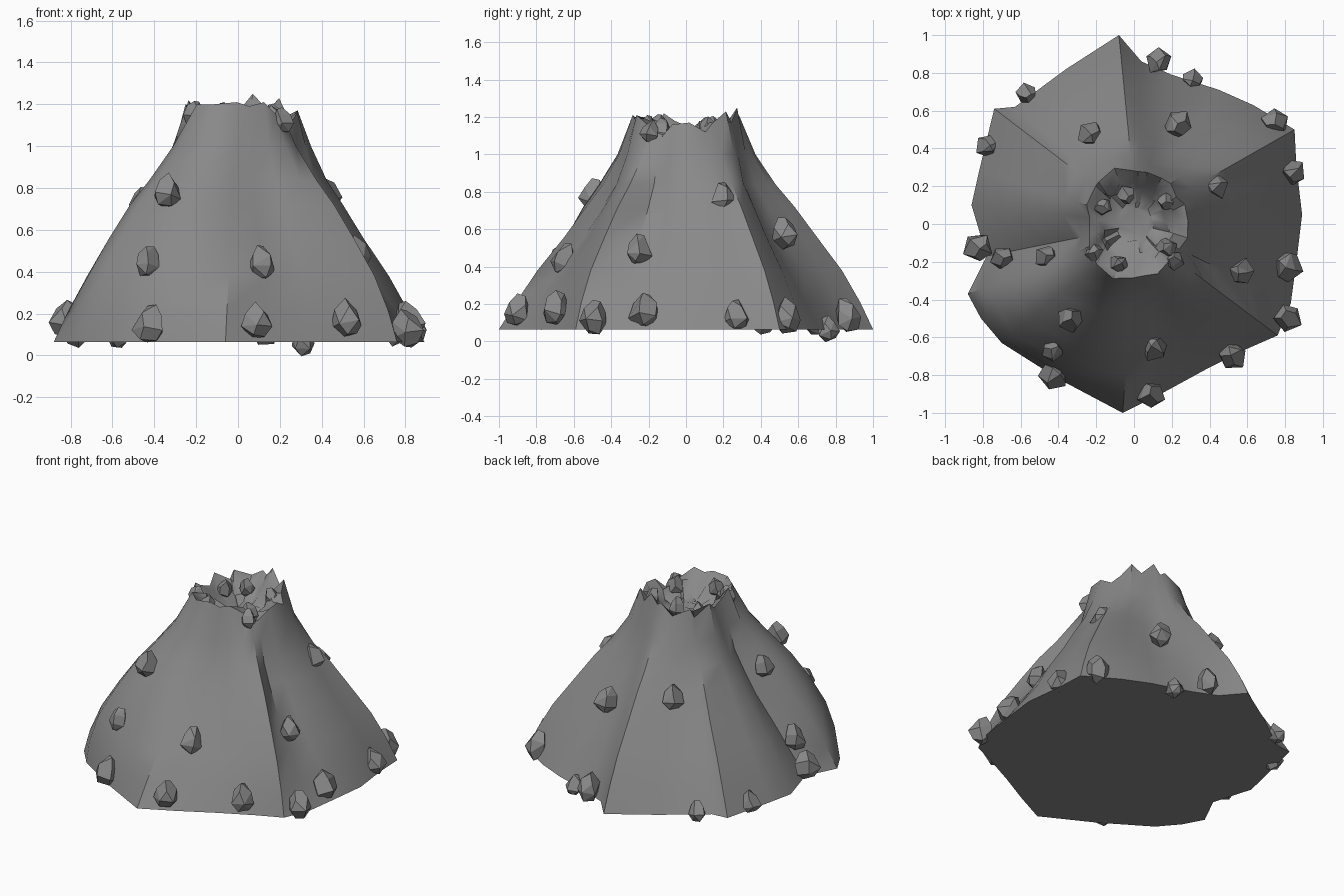
import bpy, bmesh, math, random
from mathutils import Vector, Matrix

if "Cube" in bpy.data.objects:
    bpy.data.objects.remove(bpy.data.objects["Cube"])

random.seed(4)

stone_mat = bpy.data.materials.new("dark_stone")
stone_mat.diffuse_color = (.25, .25, .25, 1)
stone_mat.use_nodes = True
stone_mat.node_tree.nodes["Principled BSDF"].inputs["Base Color"].default_value = stone_mat.diffuse_color

# Base outline seen from above: x, y, bulge of the flank (ridge > 0, gully < 0)
OUTLINE = [
    (-0.06, -1.0, .04), (0.16, -0.89, -.03), (0.38, -0.77, .03), (0.60, -0.66, .13),
    (0.76, -0.59, .16), (0.83, -0.42, -.08), (0.86, -0.20, -.07), (0.89, 0.05, .05),
    (0.86, 0.30, .04), (0.85, 0.50, .12), (0.63, 0.63, .05), (0.45, 0.71, -.05),
    (0.20, 0.79, 0.0), (0.04, 0.86, .12), (-0.08, 1.0, .11), (-0.36, 0.82, .03),
    (-0.63, 0.62, -.01), (-0.74, 0.61, .01), (-0.82, 0.28, .01), (-0.86, 0.10, .04),
    (-0.78, -0.17, -.07), (-0.88, -0.37, .09), (-0.81, -0.50, .20), (-0.70, -0.63, .26),
    (-0.40, -0.82, .19)]

# Levels up the flank: height, share of the way from rim out to base, bulge weight
LEVELS = [(.065, 1, 0), (.21, .855, .45), (.38, .68, .8), (.56, .47, 1),
          (.72, .31, .95), (.84, .19, .75), (1.0, .09, .3)]

RIM_Z = [1.21, 1.19, 1.21, 1.16, 1.13, 1.09, 1.16, 1.17, 1.12, 1.17, 1.23, 1.17, 1.25,
         1.19, 1.21, 1.15, 1.19, 1.13, 1.20, 1.14, 1.18, 1.22, 1.13, 1.20, 1.20]


def mesh_object(name, bm):
    bmesh.ops.recalc_face_normals(bm, faces=bm.faces)
    me = bpy.data.meshes.new(name)
    bm.to_mesh(me)
    bm.free()
    me.materials.append(stone_mat)
    ob = bpy.data.objects.new(name, me)
    bpy.context.collection.objects.link(ob)
    return ob


# Mountain: lofted rings from base to jagged rim, then down into the crater
def build_mountain():
    bm = bmesh.new()
    rim = []
    for (x, y, b), z in zip(OUTLINE, RIM_Z):
        a = math.atan2(y, x)
        r = 0.28 + random.uniform(-.03, .02)
        rim.append(Vector((r * .95 * math.cos(a) + .01, r * 1.09 * math.sin(a), z)))
    rings = []
    for z, f, w in LEVELS:
        ring = []
        for (x, y, b), p in zip(OUTLINE, rim):
            t = f + b * w
            ring.append(bm.verts.new((p.x + (x - p.x) * t, p.y + (y - p.y) * t, z)))
        rings.append(ring)
    rings.append([bm.verts.new(p) for p in rim])
    for scale, z, jitter in ((.75, 1.13, .04), (.6, 1.07, .03), (.35, 1.04, .03)):
        rings.append([bm.verts.new((p.x * scale * random.uniform(.88, 1.12),
                                    p.y * scale * random.uniform(.88, 1.12),
                                    z + random.uniform(-jitter, jitter))) for p in rim])
    n = len(OUTLINE)
    for lo, hi in zip(rings, rings[1:]):
        for i in range(n):
            j = (i + 1) % n
            bm.faces.new((lo[i], lo[j], hi[j], hi[i]))
    bm.faces.new(rings[0])
    bm.faces.new(rings[-1])
    ob = mesh_object("volcano_cone", bm)
    bpy.context.view_layer.objects.active = ob
    ob.select_set(True)
    bpy.ops.object.shade_smooth_by_angle(angle=math.radians(42))
    ob.select_set(False)


# Rock: faceted chunk with a narrow foot, wide waist and off-centre peak
def build_rock(index, pos, size):
    bm = bmesh.new()
    for z, r, n in ((-.95, .55, 3), (-.4, 1.0, 5), (.45, .8, 4), (1.05, .3, 2)):
        start = random.uniform(0, 6)
        for k in range(n):
            a = start + math.tau * k / n
            q = r * random.uniform(.9, 1.15)
            bm.verts.new((q * math.cos(a), q * math.sin(a), z + random.uniform(-.1, .1)))
    bmesh.ops.convex_hull(bm, input=bm.verts)
    bmesh.ops.dissolve_limit(bm, angle_limit=math.radians(18), verts=bm.verts, edges=bm.edges)
    out = Vector((pos[0], pos[1], 0)).normalized()
    lean = Matrix.Rotation(-.25, 4, Vector((-out.y, out.x, 0)))
    bm.transform(Matrix.Translation(pos) @ lean @ Matrix.Diagonal((size, size, size * 1.15, 1)))
    mesh_object(f"rock_{index:02d}", bm)


build_mountain()

# Boulders around the foot
FOOT = [(-.42, -.80, .15), (.09, -.90, .16), (.52, -.69, .18), (.81, -.49, .13),
        (.81, -.22, .16), (.83, .27, .14), (.74, .54, .14), (.13, .86, .14),
        (-.82, -.12, .17)]
# Smaller stones at the foot, up the slope, and in and around the crater
STONES = [(.31, .76, .07), (-.57, .69, .10), (-.77, .41, .11)]
SLOPE = [(.11, -.65, .44), (-.43, -.67, .45), (-.34, -.50, .79), (.57, -.25, .49),
         (.42, .20, .77), (.23, .53, .58), (-.69, -.18, .30), (-.46, -.17, .73),
         (-.23, .47, .70)]
CRATER = [(-.16, .09, 1.12), (-.04, .15, 1.14), (.17, .12, 1.14), (.17, -.13, 1.13),
          (-.08, -.21, 1.15), (.21, -.19, 1.12), (-.21, -.15, 1.16)]
i = 0
for group, size in ((FOOT, .075), (STONES, .056), (SLOPE, .066), (CRATER, .052)):
    for pos in group:
        i += 1
        build_rock(i, pos, size * random.uniform(.92, 1.08))
